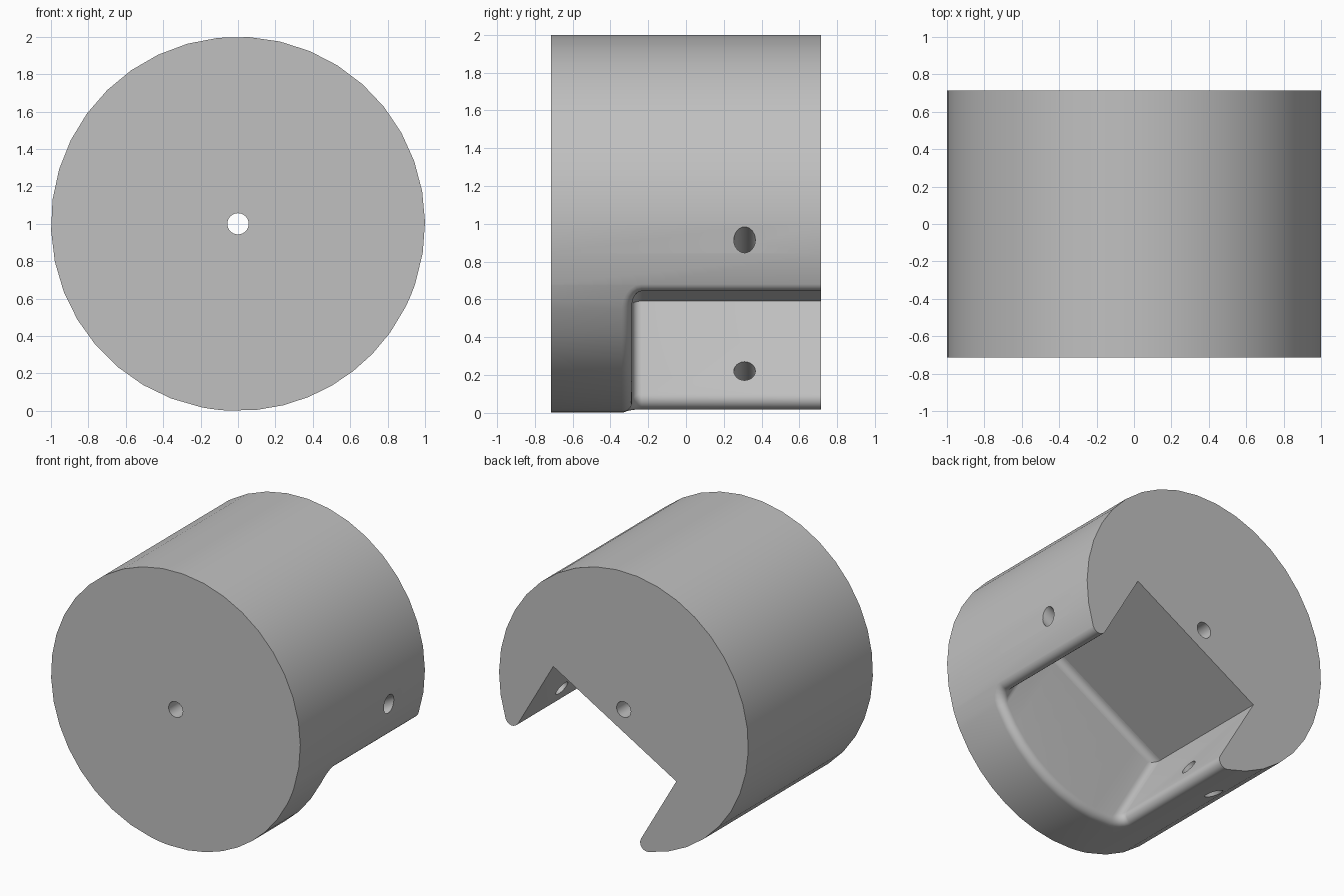
import bpy, bmesh, math
from math import sin, cos, asin, sqrt, pi, radians
from mathutils import Vector, Matrix

cube = bpy.data.objects.get("Cube")
if cube:
    bpy.data.objects.remove(cube, do_unlink=True)

TILT = radians(30)        # slot is rolled about the cylinder axis
HALF = 0.714              # half length of the body
SLOT_U = 0.57             # half width of the slot
SLOT_D = 0.143            # depth of the slot floor from the axis
SLOT_Y = -0.285           # end wall of the slot
R_IN, R_LIP = 0.05, 0.055  # inner corner and outer lip radii
LIP_STEPS, CORNER_STEPS, WALL_STEPS, ARC_STEPS = 8, 5, 8, 29

grey = bpy.data.materials.new("plain grey")
grey.use_nodes = True
colour = (0.53, 0.53, 0.53, 1)
grey.diffuse_color = colour
grey.node_tree.nodes["Principled BSDF"].inputs["Base Color"].default_value = colour


def place(u, y, d):
    """Slot frame (across, along, outwards) to world."""
    return Vector((u * cos(TILT) + d * sin(TILT), y,
                   1 + u * sin(TILT) - d * cos(TILT)))


def finish(bm, name):
    bmesh.ops.recalc_face_normals(bm, faces=bm.faces[:])
    mesh = bpy.data.meshes.new(name)
    bm.to_mesh(mesh)
    bm.free()
    mesh.materials.append(grey)
    obj = bpy.data.objects.new(name, mesh)
    bpy.context.collection.objects.link(obj)
    return obj


def smooth(obj):
    bpy.ops.object.select_all(action='DESELECT')
    obj.select_set(True)
    bpy.context.view_layer.objects.active = obj
    bpy.ops.object.shade_smooth_by_angle(angle=radians(32))


# Slot outline: points with outward normals, round the two inner corners
path = [((SLOT_U, HALF), (1, 0))]
for side, start in ((1, 0), (-1, -pi / 2)):
    cu, cy = side * (SLOT_U - R_IN), SLOT_Y + R_IN
    for i in range(CORNER_STEPS + 1):
        a = start - pi / 2 * i / CORNER_STEPS
        path.append(((cu + R_IN * cos(a), cy + R_IN * sin(a)), (cos(a), sin(a))))
    if side == 1:
        for i in range(1, WALL_STEPS):
            path.append(((cu * (1 - 2 * i / WALL_STEPS), SLOT_Y), (0, -1)))
path.append(((-SLOT_U, HALF), (-1, 0)))

# Body: slot walls with a rolled lip blending into the cylinder
bm = bmesh.new()
columns, front = [], []
for (u, y), (nu, ny) in path:
    cu, cy = u + R_LIP * nu, y + R_LIP * ny
    if y == HALF:
        cy = HALF
    cd = sqrt((1 - R_LIP) ** 2 - cu * cu)
    centre = Vector((cu, cy, cd))
    to_wall = Vector((-nu, -ny, 0))
    to_skin = Vector((cu, 0, cd)).normalized()
    angle = to_wall.angle(to_skin)
    column = [bm.verts.new(place(u, y, SLOT_D))]
    for k in range(LIP_STEPS + 1):
        t = k / LIP_STEPS
        n = (to_wall * sin((1 - t) * angle) + to_skin * sin(t * angle)) / sin(angle)
        column.append(bm.verts.new(place(*(centre + n * R_LIP))))
    columns.append(column)
    front.append(bm.verts.new(place(to_skin.x, -HALF, to_skin.z)) if y != HALF else None)

for a, b in zip(columns, columns[1:]):
    for k in range(LIP_STEPS + 1):
        bm.faces.new((a[k], b[k], b[k + 1], a[k + 1]))
bm.faces.new([c[0] for c in columns])
rim = [c[-1] for c in columns]
for i in range(1, len(rim) - 2):
    bm.faces.new((rim[i], rim[i + 1], front[i + 1], front[i]))

# Body: remaining cylinder skin and flat ends
theta = asin((SLOT_U + R_LIP) / (1 - R_LIP))
long_front, long_back = [front[1]], [rim[0]]
for j in range(1, ARC_STEPS):
    a = theta + (2 * pi - 2 * theta) * j / ARC_STEPS
    long_front.append(bm.verts.new(place(sin(a), -HALF, cos(a))))
    long_back.append(bm.verts.new(place(sin(a), HALF, cos(a))))
long_front.append(front[-2])
long_back.append(rim[-1])
for j in range(ARC_STEPS):
    face = [long_front[j], long_front[j + 1]]
    if j == ARC_STEPS - 1:
        face.append(rim[-2])
    face += [long_back[j + 1], long_back[j]]
    if j == 0:
        face.append(rim[1])
    bm.faces.new(face)
bm.faces.new(long_front + front[-3:1:-1])
bm.faces.new(long_back + columns[-1][-2::-1] + columns[0][:-1])
body = finish(bm, "slotted_cylinder")


# Drilled holes: one along the axis, one across both slot cheeks
def drill(name, centre, axis):
    bm = bmesh.new()
    bmesh.ops.create_cone(bm, cap_ends=True, segments=24, radius1=0.057,
                          radius2=0.057, depth=3)
    turn = Vector((0, 0, 1)).rotation_difference(axis).to_matrix().to_4x4()
    bmesh.ops.transform(bm, matrix=Matrix.Translation(centre) @ turn, verts=bm.verts[:])
    tool = finish(bm, name)
    tool.hide_render = True
    mod = body.modifiers.new(name, 'BOOLEAN')
    mod.operation, mod.solver, mod.object = 'DIFFERENCE', 'EXACT', tool
    return tool


tools = [drill("axial_drill", Vector((0, 0, 1)), Vector((0, 1, 0))),
         drill("cross_drill", place(0, 0.31, 0.57), Vector((cos(TILT), 0, sin(TILT))))]
bpy.context.view_layer.update()
cut = bpy.data.meshes.new_from_object(
    body.evaluated_get(bpy.context.evaluated_depsgraph_get()))
body.modifiers.clear()
body.data = cut
for tool in tools:
    bpy.data.objects.remove(tool, do_unlink=True)
smooth(body)

# Cove between the slot floor and its end wall
bm = bmesh.new()
profile = [(SLOT_Y - 0.02, SLOT_D - 0.02), (SLOT_Y - 0.02, SLOT_D + R_IN)]
for i in range(7):
    a = pi / 2 * i / 6
    profile.append((SLOT_Y + R_IN * (1 - cos(a)), SLOT_D + R_IN * (1 - sin(a))))
profile.append((SLOT_Y + R_IN, SLOT_D - 0.02))
ends = [[bm.verts.new(place(s * (SLOT_U + 0.01), y, d)) for y, d in profile]
        for s in (-1, 1)]
for ring in ends:
    bm.faces.new(ring)
for i in range(len(profile)):
    bm.faces.new((ends[0][i - 1], ends[0][i], ends[1][i], ends[1][i - 1]))
smooth(finish(bm, "slot_cove"))
